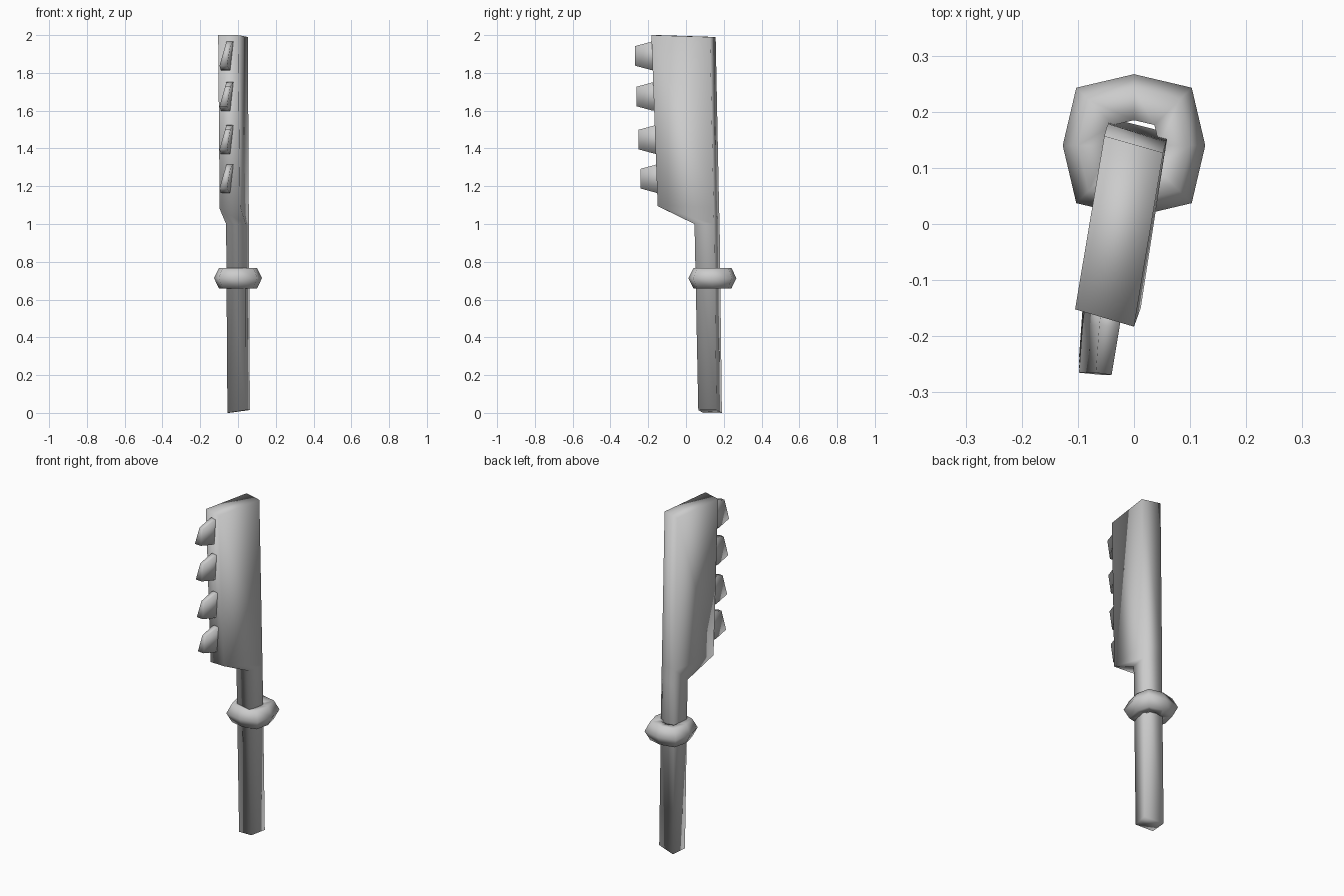
import bpy
import bmesh
from mathutils import Vector

cube = bpy.data.objects.get("Cube")
if cube:
    bpy.data.objects.remove(cube, do_unlink=True)

# One plain grey for every part
grey = bpy.data.materials.new("plain grey")
grey.use_nodes = True
colour = (0.6, 0.6, 0.6, 1)
grey.diffuse_color = colour
grey.node_tree.nodes["Principled BSDF"].inputs["Base Color"].default_value = colour


def loft(name, loops, cyclic=False):
    """Skin matching closed loops; cap the ends unless the loops form a cycle."""
    bm = bmesh.new()
    rows = [[bm.verts.new(p) for p in loop] for loop in loops]
    n = len(rows[0])
    pairs = list(zip(rows, rows[1:]))
    if cyclic:
        pairs.append((rows[-1], rows[0]))
    else:
        bm.faces.new(rows[0])
        bm.faces.new(rows[-1])
    for a, b in pairs:
        for i in range(n):
            j = (i + 1) % n
            bm.faces.new((a[i], a[j], b[j], b[i]))
    bmesh.ops.recalc_face_normals(bm, faces=bm.faces)
    for f in bm.faces:
        f.smooth = True
    mesh = bpy.data.meshes.new(name)
    bm.to_mesh(mesh)
    bm.free()
    mesh.materials.append(grey)
    obj = bpy.data.objects.new(name, mesh)
    bpy.context.collection.objects.link(obj)
    return obj


# Handle flowing into the broad blade, slightly twisted and leaning
loft("handle_and_blade", [
    [(-.047, .19, 0), (.063, .162, .015), (.043, .065, .015), (-.056, .09, 0)],
    [(-.045, .178, 1), (.058, .148, 1), (.04, .045, 1), (-.063, .075, 1)],
    [(-.048, .175, 1.09), (.057, .146, 1.09), (.012, -.15, 1.095), (-.097, -.12, 1.08)],
    [(-.053, .157, 1.99), (.052, .127, 1.99), (0, -.183, 2), (-.105, -.152, 2)],
])

# Squarish eight-sided collar with a pointed rim
centre = Vector((0, .14, .713))
plan = [(1, 0), (.81, .81), (0, 1), (-.81, .81),
        (-1, 0), (-.81, -.81), (0, -1), (.81, -.81)]
section = [(.045, .05), (.1, .055), (.127, 0), (.1, -.055), (.045, -.05)]
loft("collar", [[centre + Vector((x * r, y * r, h)) for x, y in plan]
                for r, h in section], cyclic=True)

# Four tapered, slanted teeth along the front edge: middle height, tip depth
for i, (z, tip) in enumerate([(1.24, -.237), (1.447, -.247), (1.675, -.257), (1.89, -.265)]):
    loops = []
    for y, half, grow in ((tip + .125, .078, .004), (tip + .085, .075, .004), (tip, .052, 0)):
        shift = (y - tip) * .12
        loops.append([(-.068 + shift - grow, y, z + half),
                      (-.04 + shift + grow, y - .004, z + half),
                      (-.058 + shift + grow, y - .004, z - half),
                      (-.098 + shift - grow, y, z - half)])
    loft(f"tooth_{i + 1}", loops)
